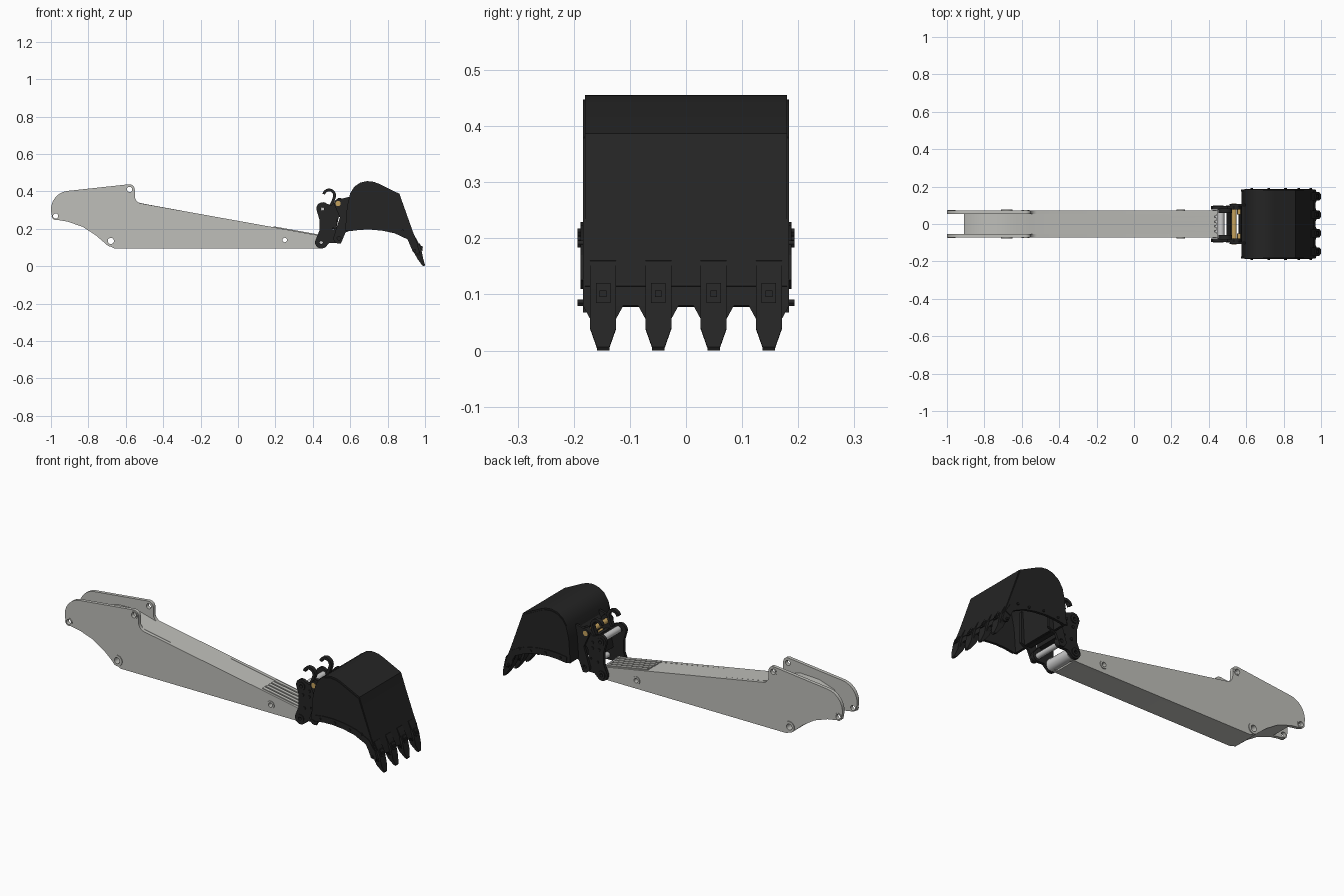
import bpy, bmesh
from math import sin, cos, pi, radians, hypot
from mathutils import Matrix

cube = bpy.data.objects.get("Cube")
if cube:
    bpy.data.objects.remove(cube)


def material(name, rgb):
    m = bpy.data.materials.new(name)
    m.use_nodes = True
    m.diffuse_color = (*rgb, 1)
    node = next(n for n in m.node_tree.nodes if n.type == 'BSDF_PRINCIPLED')
    node.inputs["Base Color"].default_value = (*rgb, 1)
    return m


GREY = material("arm grey", (.52, .52, .49))
BLACK = material("matt black", (.018, .018, .018))
STEEL = material("pin steel", (.6, .6, .6))
BRASS = material("brass", (.56, .36, .11))


def arc(x, z, r, a=0, b=360, n=20):
    """Points on an arc; a full circle drops its repeated end point."""
    steps = n if b - a == 360 else n + 1
    return [(x + r * cos(radians(a + (b - a) * i / n)),
             z + r * sin(radians(a + (b - a) * i / n))) for i in range(steps)]


def band(path, t):
    """Closed outline of a strip of thickness t on the left of a path."""
    inner = []
    for i, (x, z) in enumerate(path):
        p, q = path[max(i - 1, 0)], path[min(i + 1, len(path) - 1)]
        dx, dz = q[0] - p[0], q[1] - p[1]
        d = hypot(dx, dz)
        inner.append((x - dz / d * t, z + dx / d * t))
    return path + inner[::-1]


def prism(name, outline, y0, y1, mat, holes=(), warp=None):
    """Side outline in x and z, with holes, stretched from y0 to y1."""
    cu = bpy.data.curves.new(name, 'CURVE')
    cu.dimensions = '2D'
    cu.fill_mode = 'BOTH'
    cu.extrude = abs(y1 - y0) / 2
    for loop in [outline, *holes]:
        s = cu.splines.new('POLY')
        s.points.add(len(loop) - 1)
        for p, (x, z) in zip(s.points, loop):
            p.co = (x, z, 0, 1)
        s.use_cyclic_u = True
    tmp = bpy.data.objects.new(name + " outline", cu)
    bpy.context.collection.objects.link(tmp)
    bpy.context.view_layer.update()
    me = bpy.data.meshes.new_from_object(tmp)
    bpy.data.objects.remove(tmp)
    bpy.data.curves.remove(cu)
    me.name = name
    me.transform(Matrix.Translation((0, (y0 + y1) / 2, 0)) @ Matrix.Rotation(pi / 2, 4, 'X'))
    bm = bmesh.new()
    bm.from_mesh(me)
    bmesh.ops.remove_doubles(bm, verts=bm.verts, dist=1e-5)
    if warp:
        for v in bm.verts:
            warp(v.co)
    bmesh.ops.recalc_face_normals(bm, faces=bm.faces)
    bm.to_mesh(me)
    bm.free()
    me.materials.clear()
    me.materials.append(mat)
    ob = bpy.data.objects.new(name, me)
    bpy.context.collection.objects.link(ob)
    bpy.ops.object.select_all(action='DESELECT')
    ob.select_set(True)
    bpy.context.view_layer.objects.active = ob
    bpy.ops.object.shade_smooth_by_angle(angle=radians(30))
    return ob


def pair(name, outline, y0, y1, mat, holes=()):
    prism("left_" + name, outline, y0, y1, mat, holes)
    prism("right_" + name, outline, -y1, -y0, mat, holes)


def pin(name, x, z, r, half, mat):
    prism(name, arc(x, z, r), -half, half, mat)


# Arm: two side plates around a box core
belly = [(-.66, .095), (-.70, .113), (-.76, .165), (-.83, .21), (-.91, .238)]
plate = (belly + [(-.975, .249), (-.992, .256)]
         + arc(-.9, .303, .1, 195, 98, 10)
         + arc(-.58, .41, .028, 95, 0, 6)
         + arc(-.512, .375, .04, 180, 260, 6)
         + [(.43, .165)] + arc(.445, .13, .035, 70, -90, 8))
bosses = [(-.68, .135, .03), (.25, .14, .022)]
lugs = [(-.58, .41, .014), (-.975, .268, .014)]
bores = [arc(x, z, r * .55) for x, z, r in bosses]
pair("arm_plate", plate, .054, .073, GREY, bores + [arc(*h) for h in lugs])
core = belly + [(-.91, .295), (-.86, .34), (-.77, .37), (-.66, .375), (-.56, .347),
                (-.5, .333), (.43, .163), (.43, .095)]
prism("arm_core", core, -.054, .054, GREY, bores)
for x, z, r in bosses:
    pair("pivot_boss", arc(x, z, r), .073, .077, GREY, [arc(x, z, r * .55)])
for x, z, r in lugs:
    pair("lug_ring", arc(x, z, r * 1.5), .073, .075, GREY, [arc(x, z, r)])

# Wear ribs on the upper tip of the arm
for i in range(5):
    y = (i - 2) * .026
    prism("wear_rib", [(.19, .2), (.19, .213), (.44, .168), (.44, .155)],
          y - .009, y + .009, GREY)
pin("arm_tip_tube", .45, .127, .031, .076, STEEL)

# Quick coupler
coupler = (arc(.445, .127, .033, 160, 300, 8) + [(.49, .125)]
           + arc(.535, .15, .026, 270, 400, 6) + [(.525, .2), (.53, .25), (.565, .29)]
           + arc(.54, .335, .03, 0, 100, 6) + [(.5, .325)]
           + arc(.453, .308, .034, 50, 190, 8) + [(.435, .25), (.435, .19)])
sockets = [arc(.445, .125, .009, n=12), arc(.452, .306, .009, n=12), arc(.51, .2, .005, n=10)]
pair("coupler_plate", coupler, .078, .095, BLACK, sockets)
for x, z in [(.445, .127), (.452, .306)]:
    pair("pin_collar", arc(x, z, .022), .095, .1, BLACK, [arc(x, z, .009, n=12)])
for x, z in [(.46, .26), (.47, .19), (.5, .26), (.5, .29)]:
    pair("coupler_bolt", arc(x, z, .008, n=6), .095, .1, BLACK)
hook = band([(.5, .315), (.515, .345)] + arc(.487, .378, .037, -15, 165, 12), .015)
pair("coupler_hook", hook, .06, .082, BLACK)
pin("upper_pin", .465, .306, .018, .078, STEEL)
pin("lower_pin", .53, .15, .015, .078, STEEL)
pin("brass_pin", .535, .335, .014, .109, BRASS)
pair("brass_bush", arc(.565, .27, .013), .05, .09, BRASS)
prism("coupler_bridge", [(.495, .2), (.525, .2), (.545, .29), (.515, .3)], -.078, .078, BLACK)

# Bucket mounting ears
ear = (arc(.54, .15, .03, 150, 290, 6) + [(.575, .18), (.62, .2), (.62, .37), (.59, .37)]
       + arc(.54, .335, .026, 70, 200, 6) + [(.545, .26), (.525, .2)])
pair("bucket_ear", ear, .095, .108, BLACK, [arc(.54, .15, .01, n=12)])
prism("ear_backing", [(.56, .19), (.6, .19), (.61, .37), (.575, .33)], -.1, .1, BLACK)

# Bucket: bent shell, side walls, edge strips
wall = [(.962, .115), (.933, .19), (.863, .387), (.75, .442), (.725, .451), (.69, .455),
        (.655, .447), (.622, .425), (.6, .39), (.585, .32), (.575, .19)]
mouth = [(.596, .187), (.65, .194), (.703, .196), (.77, .19), (.837, .176), (.906, .144)]
prism("bucket_shell", band(wall, .014), -.18, .18, BLACK)
side = [(x - .002, z - .008 * (z > .38)) for x, z in wall] + mouth + [(.936, .075), (.966, .068)]
pair("bucket_side", side, .174, .184, BLACK)
strip = band(mouth + [(.925, .11)], .033)
pair("edge_strip", strip, .184, .188, BLACK)
for x, z in [(.63, .208), (.72, .211), (.81, .197), (.88, .19), (.945, .085)]:
    pair("side_bolt", arc(x, z, .007, n=6), .184, .193, BLACK)

# Cutting lip with four bolted, tapered teeth
prism("cutting_lip", [(.94, .165), (.955, .13), (.97, .08), (.95, .078), (.93, .13)],
      -.184, .184, BLACK)


def taper(centre, limit, factor):
    def warp(co):
        if co.z < limit:
            co.y = centre + (co.y - centre) * factor
    return warp


tooth = [(.934, .162), (.946, .16), (.978, .1), (.99, .04), (1, .006), (.997, 0),
         (.985, .004), (.96, .038), (.932, .088), (.925, .13)]
shoulder = [(.95, .08), (.971, .08), (.976, .055), (.955, .055)]
pad = [(.958, .12), (.973, .12), (.988, .085), (.97, .085)]
for i in range(4):
    y = (i - 1.5) * .0985
    prism("tooth", tooth, y - .023, y + .023, BLACK, warp=taper(y, .02, .48))
    prism("tooth_shoulder", shoulder, y - .036, y + .036, BLACK, warp=taper(y, .07, .62))
    prism("tooth_pad", pad, y - .013, y + .013, BLACK)
    prism("tooth_bolt", [(.97, .107), (.985, .107), (.989, .095), (.97, .095)],
          y - .006, y + .006, BLACK)
